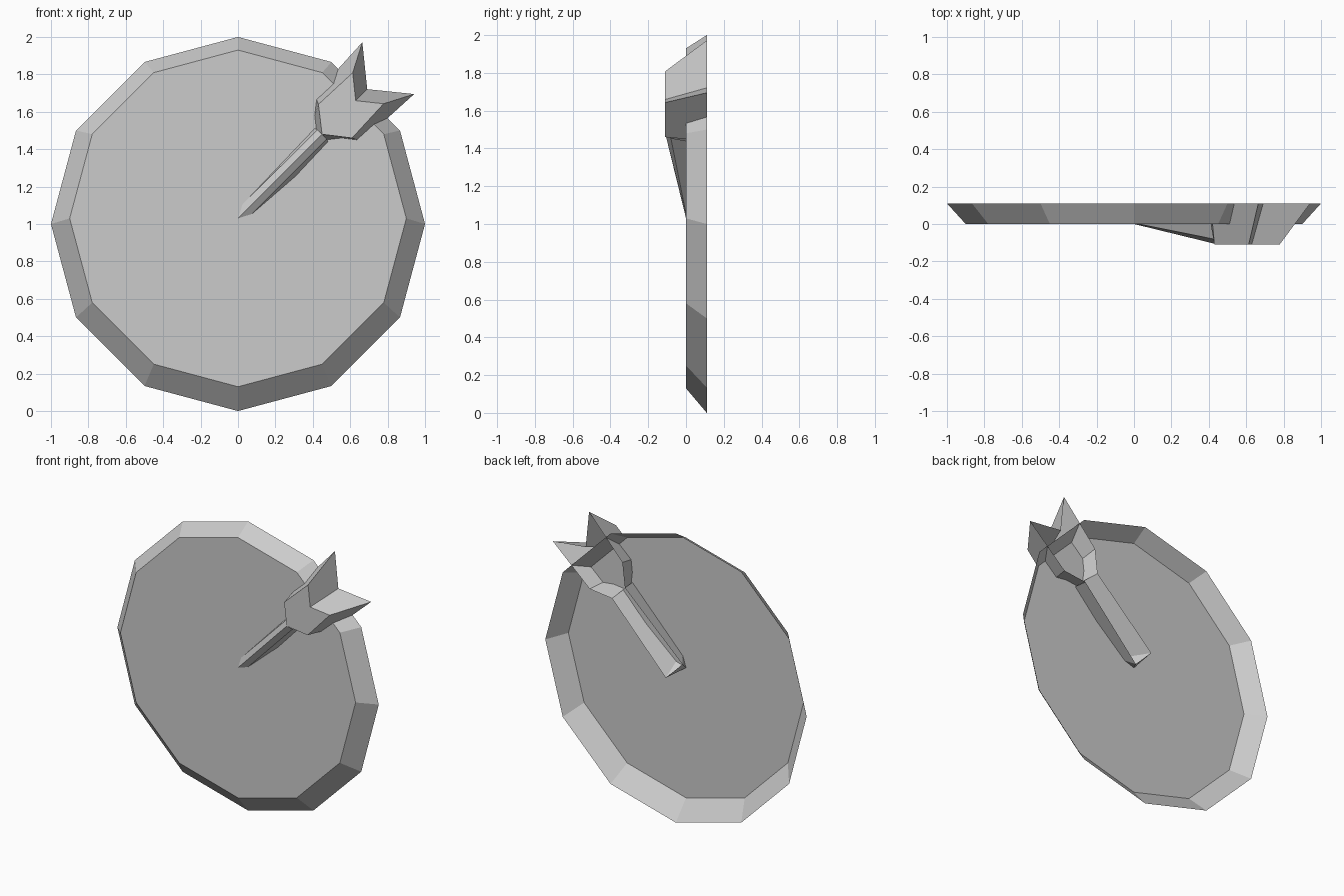
import bpy, bmesh, math

cube = bpy.data.objects.get("Cube")
if cube:
    bpy.data.objects.remove(cube, do_unlink=True)

CENTRE_Z = 1.03
grey = bpy.data.materials.new("plain_grey")
grey.use_nodes = True
colour = (0.6, 0.6, 0.6, 1)
grey.diffuse_color = colour
grey.node_tree.nodes["Principled BSDF"].inputs["Base Color"].default_value = colour


def finish(bm, name):
    mesh = bpy.data.meshes.new(name)
    bm.to_mesh(mesh)
    bm.free()
    mesh.materials.append(grey)
    obj = bpy.data.objects.new(name, mesh)
    bpy.context.collection.objects.link(obj)
    return obj


def dart_point(bm, along, side, y):
    """Vertex placed along and across the diagonal axis of the dart."""
    r = math.sqrt(0.5)
    return bm.verts.new(((along + side) * r, y, CENTRE_Z + (along - side) * r))


def bridge(bm, a, b):
    for i in range(len(a) - 1):
        bm.faces.new((a[i], a[i + 1], b[i + 1], b[i]))


def mirrored(half):
    """Open outline from the right half, ending on its mirrored start."""
    return half + [(s, -h, *rest) for s, h, *rest in reversed(half) if h]


# Board: twelve-sided dish with a flaring rim, open at the back
bm = bmesh.new()
rings = []
for radius, y, z in ((0.9, 0, CENTRE_Z), (1, 0.11, 1)):
    rings.append([bm.verts.new((radius * math.cos(i * math.pi / 6), y,
                                z + radius * math.sin(i * math.pi / 6)))
                  for i in range(12)])
bm.faces.new(rings[0])
bridge(bm, rings[0] + rings[0][:1], rings[1] + rings[1][:1])
bmesh.ops.recalc_face_normals(bm, faces=bm.faces)
finish(bm, "board")

# Dart shaft: ridged trough sloping out of the board
bm = bmesh.new()
tip = [(0.02, 0.09, 0.11), (0.07, 0.036, 0), (0, 0, 0)]
tail = [(0.622, 0.07, 0.11), (0.636, 0.035, -0.08), (0.636, 0, -0.11)]
start = [dart_point(bm, *p) for p in mirrored(tip)]
end = [dart_point(bm, *p) for p in mirrored(tail)]
bridge(bm, start, end)
bm.faces.new((start[0], start[1], start[2]))
bm.faces.new((start[2], start[3], start[4]))
bm.faces.new((start[0], start[2], start[4]))
bmesh.ops.recalc_face_normals(bm, faces=bm.faces)
finish(bm, "dart_shaft")

# Dart flight: flat chevron with flaring walls, open at the back
bm = bmesh.new()
front_half = [(0.636, 0), (0.735, 0.127), (0.984, 0.117), (0.89, 0)]
back_half = [(0.622, 0.07), (0.757, 0.177), (1.136, 0.196), (0.977, 0)]
front = [dart_point(bm, s, h, -0.11) for s, h in mirrored(front_half)]
back = [dart_point(bm, s, h, 0.11) for s, h in mirrored(back_half)]
bm.faces.new(front)
bridge(bm, front + front[:1], back)
bmesh.ops.recalc_face_normals(bm, faces=bm.faces)
finish(bm, "dart_flight")
